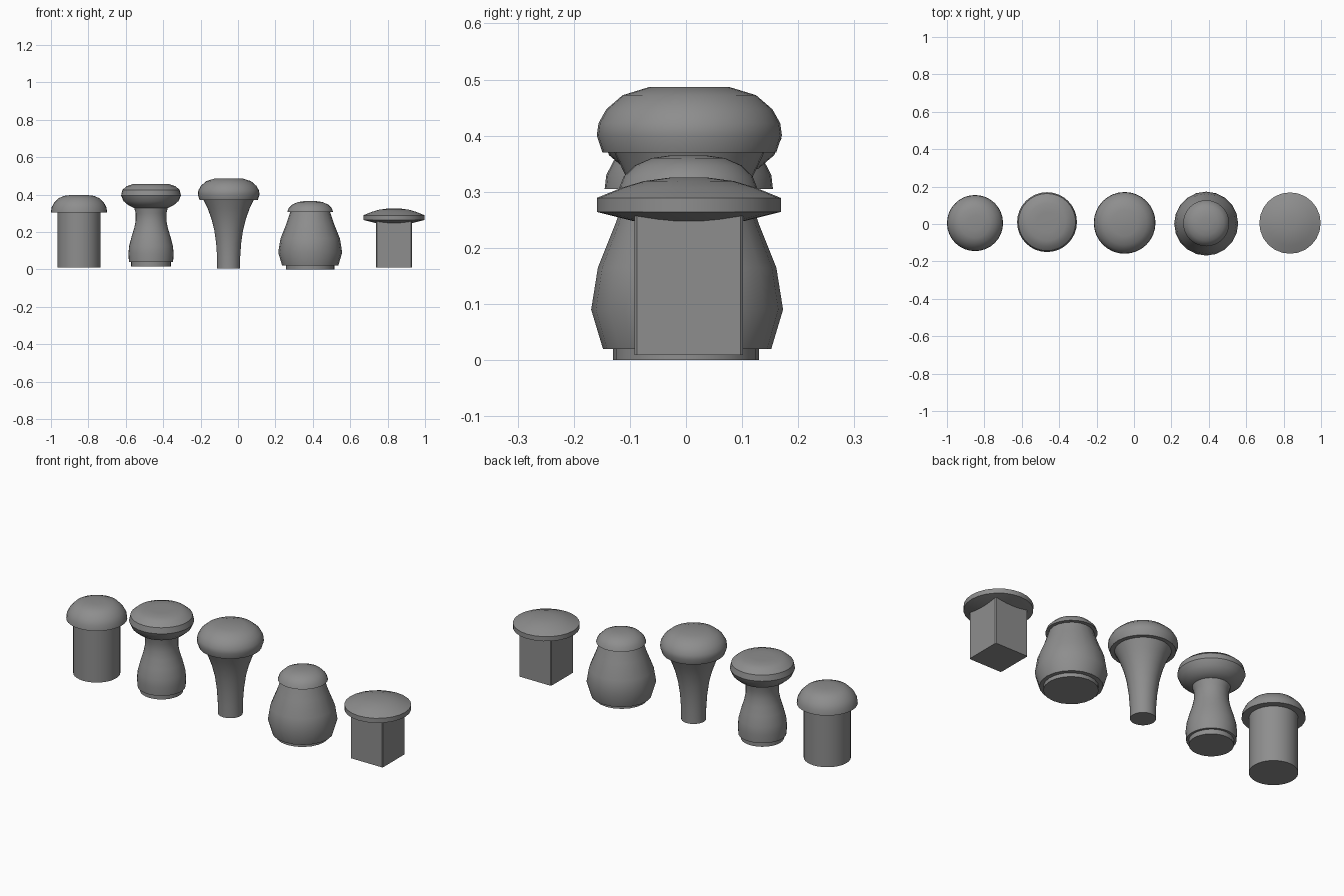
import bpy, bmesh, math

if "Cube" in bpy.data.objects:
    bpy.data.objects.remove(bpy.data.objects["Cube"], do_unlink=True)

grey = bpy.data.materials.new("plain_grey")
grey.use_nodes = True
grey.diffuse_color = (0.27, 0.27, 0.27, 1)
bsdf = next(n for n in grey.node_tree.nodes if n.type == 'BSDF_PRINCIPLED')
bsdf.inputs["Base Color"].default_value = grey.diffuse_color


def finish(name, bm, location, angle):
    bmesh.ops.recalc_face_normals(bm, faces=bm.faces)
    mesh = bpy.data.meshes.new(name)
    bm.to_mesh(mesh)
    bm.free()
    mesh.materials.append(grey)
    obj = bpy.data.objects.new(name, mesh)
    obj.location = location
    bpy.context.collection.objects.link(obj)
    bpy.ops.object.select_all(action='DESELECT')
    obj.select_set(True)
    bpy.context.view_layer.objects.active = obj
    bpy.ops.object.shade_smooth_by_angle(angle=math.radians(angle))
    return obj


def turned(name, x, y, profile, sides=32, angle=35):
    """Closed lathe part from (radius, height) pairs, bottom to top."""
    bm = bmesh.new()
    rings = []
    for r, z in profile:
        rings.append([bm.verts.new((r * math.cos(math.tau * i / sides),
                                    r * math.sin(math.tau * i / sides), z))
                      for i in range(sides)])
    for low, high in zip(rings, rings[1:]):
        for i in range(sides):
            j = (i + 1) % sides
            bm.faces.new((low[i], low[j], high[j], high[i]))
    bm.faces.new(rings[0][::-1])
    bm.faces.new(rings[-1])
    return finish(name, bm, (x, y, 0), angle)


# Straight knob with a domed cap
turned("straight_stem", -0.85, 0.005, [(0.116, 0.01), (0.116, 0.32)])
turned("dome_cap", -0.85, 0.005,
       [(0.15, 0.305), (0.147, 0.33), (0.134, 0.355), (0.11, 0.38),
        (0.08, 0.393), (0.04, 0.398)])

# Waisted knob with a rounded cap
turned("waisted_foot", -0.465, 0.01, [(0.106, 0.015), (0.106, 0.045)])
turned("waisted_stem", -0.465, 0.01,
       [(0.118, 0.04), (0.121, 0.085), (0.117, 0.125), (0.104, 0.175),
        (0.09, 0.22), (0.082, 0.26), (0.082, 0.3), (0.093, 0.34)])
turned("rounded_cap", -0.465, 0.01,
       [(0.09, 0.328), (0.12, 0.342), (0.147, 0.365), (0.16, 0.395),
        (0.153, 0.425), (0.13, 0.445), (0.1, 0.455), (0.055, 0.457)])

# Flared knob with a broad cap
turned("flared_stem", -0.05, 0.006,
       [(0.061, 0.005), (0.062, 0.07), (0.067, 0.14), (0.077, 0.21),
        (0.092, 0.27), (0.112, 0.325), (0.136, 0.375)])
turned("broad_cap", -0.05, 0.006,
       [(0.155, 0.37), (0.165, 0.4), (0.162, 0.422), (0.148, 0.447),
        (0.119, 0.472), (0.07, 0.487)])

# Pot-bellied knob with a small cap
turned("belly_foot", 0.386, 0, [(0.13, 0), (0.13, 0.025)], 20)
turned("belly_body", 0.386, 0.002,
       [(0.15, 0.02), (0.171, 0.09), (0.159, 0.165), (0.127, 0.245),
        (0.104, 0.315)], 20)
turned("small_cap", 0.386, 0.004,
       [(0.123, 0.307), (0.115, 0.327), (0.095, 0.347), (0.065, 0.36),
        (0.03, 0.365)])

# Square knob with a lens-shaped cap
bm = bmesh.new()
bmesh.ops.create_cube(bm, size=1)
bmesh.ops.scale(bm, vec=(0.194, 0.194, 0.25), verts=bm.verts)
upright = [e for e in bm.edges
           if abs(e.verts[0].co.z - e.verts[1].co.z) > 0.1]
bmesh.ops.bevel(bm, geom=upright, offset=0.005, segments=1, affect='EDGES')
finish("square_stem", bm, (0.834, 0.005, 0.134), 30)
turned("lens_cap", 0.834, 0.005,
       [(0.035, 0.24), (0.1, 0.248), (0.164, 0.264), (0.164, 0.289),
        (0.12, 0.307), (0.08, 0.319), (0.035, 0.325)], 24)
